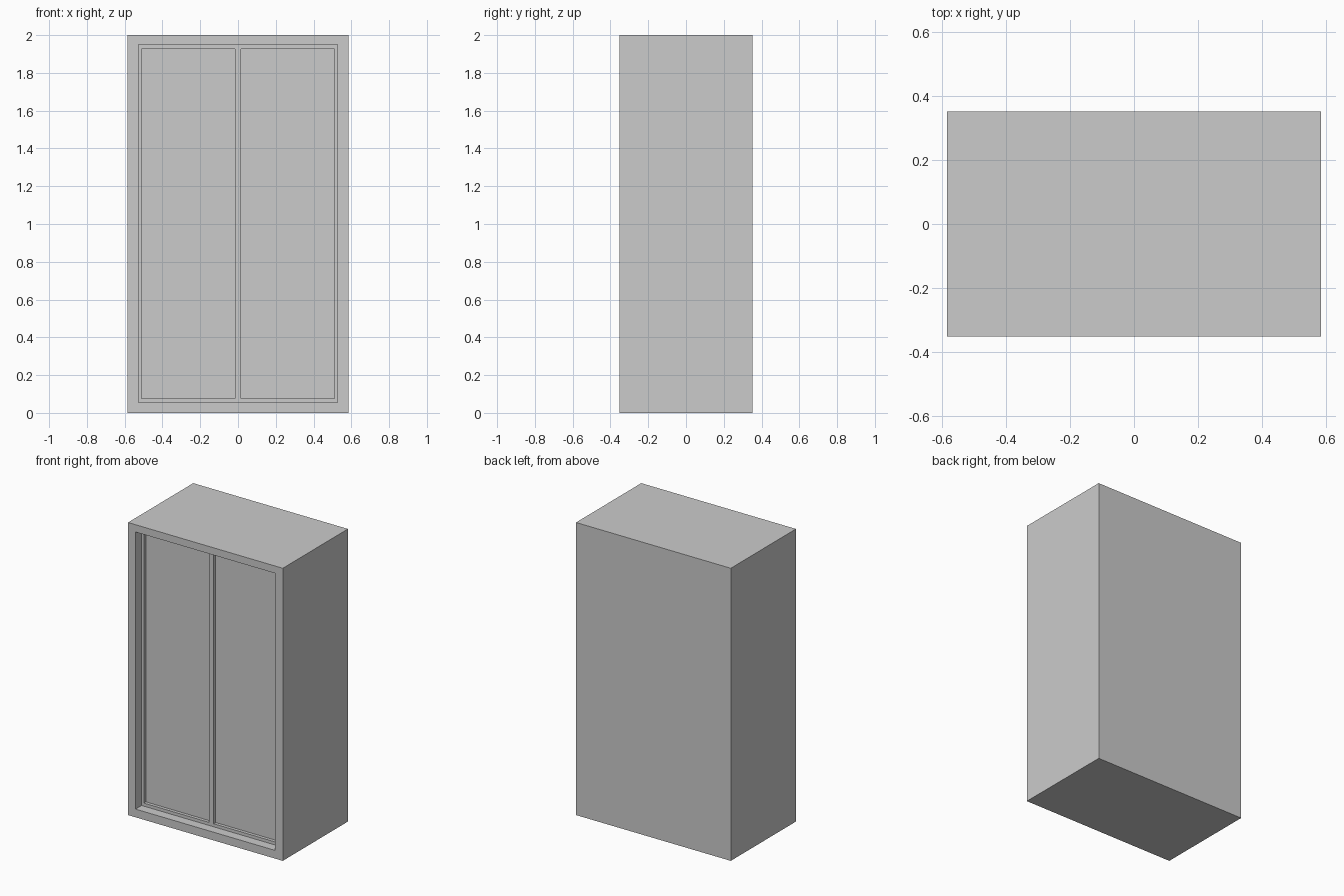
import bpy, bmesh

if "Cube" in bpy.data.objects:
    bpy.data.objects.remove(bpy.data.objects["Cube"])

W, D, H = 0.585, 0.352, 2.0        # half width, half depth, height
OPEN = (-0.528, 0.528, 0.056, 1.95)  # front opening: x0, x1, z0, z1
RECESS, PANEL = 0.065, 0.022       # depth of opening, depth of door panels


def new_object(name, bm):
    bmesh.ops.recalc_face_normals(bm, faces=bm.faces)
    mesh = bpy.data.meshes.new(name)
    bm.to_mesh(mesh)
    bm.free()
    obj = bpy.data.objects.new(name, mesh)
    bpy.context.collection.objects.link(obj)
    return obj


def loop(bm, rect, y):
    x0, x1, z0, z1 = rect
    return [bm.verts.new((x, y, z)) for x, z in ((x0, z0), (x1, z0), (x1, z1), (x0, z1))]


def stepped_front(name, steps, cap_first, cap_last):
    """Bridge a series of rectangular loops (rect, y) into one surface."""
    bm = bmesh.new()
    loops = [loop(bm, rect, y) for rect, y in steps]
    for a, b in zip(loops, loops[1:]):
        for i in range(4):
            j = (i + 1) % 4
            bm.faces.new((a[i], a[j], b[j], b[i]))
    if cap_first:
        bm.faces.new(loops[0][::-1])
    if cap_last:
        bm.faces.new(loops[-1])
    return new_object(name, bm)


# Cabinet: back, outer sides, front frame, opening walls
outer = (-W, W, 0, H)
stepped_front("cabinet", [(outer, D), (outer, -D), (OPEN, -D), (OPEN, -D + RECESS)], True, False)

# Doors: flat frame with a sunken panel, filling half of the opening each
y_door = -D + RECESS
for name, s in (("left_door", -1), ("right_door", 1)):
    edge = (*sorted((0, s * OPEN[1])), OPEN[2], OPEN[3])
    panel = (*sorted((s * 0.017, s * 0.511)), 0.077, 1.927)
    door = stepped_front(name, [(edge, y_door), (panel, y_door), (panel, y_door + PANEL)], False, True)
    # keep the open surface facing the front
    if door.data.polygons[-1].normal.y > 0:
        door.data.flip_normals()
